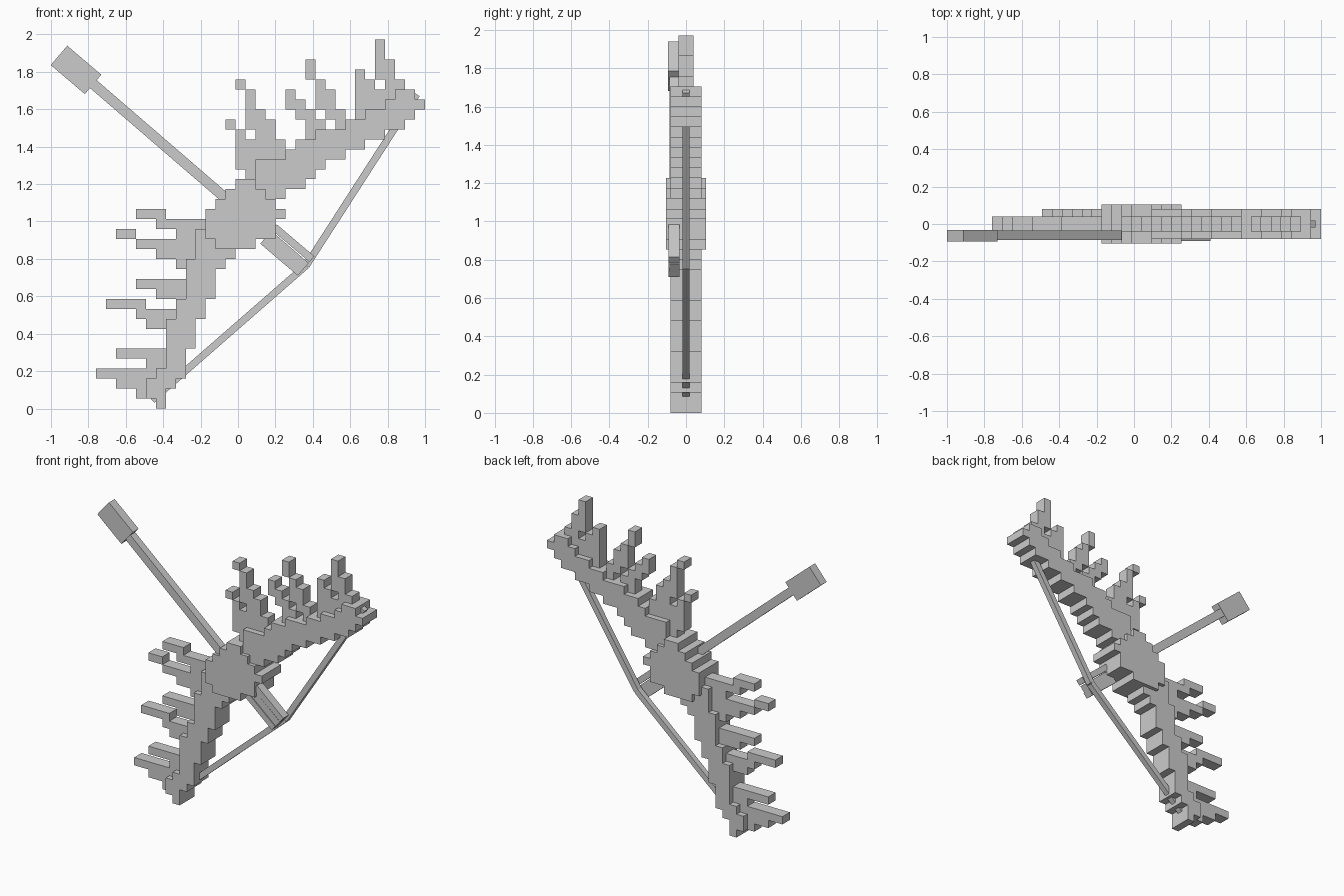
import bpy, bmesh, math
from mathutils import Matrix, Vector

if "Cube" in bpy.data.objects:
    bpy.data.objects.remove(bpy.data.objects["Cube"])

C = 0.0533            # size of one stepped block
X0, Z0 = -0.759, 1.972  # upper left corner of the block grid

mat = bpy.data.materials.new("plain grey")
mat.diffuse_color = (0.6, 0.6, 0.6, 1)
mat.use_nodes = True
mat.node_tree.nodes["Principled BSDF"].inputs["Base Color"].default_value = mat.diffuse_color


def finish(name, bm):
    bmesh.ops.recalc_face_normals(bm, faces=bm.faces)
    me = bpy.data.meshes.new(name)
    bm.to_mesh(me)
    bm.free()
    me.materials.append(mat)
    ob = bpy.data.objects.new(name, me)
    bpy.context.collection.objects.link(ob)
    return ob


def columns(runs):
    """Cells from (first column, last column, top row, bottom row)."""
    return {(i, j) for a, b, t, u in runs
            for i in range(a, b + 1) for j in range(t, u + 1)}


def rows(runs):
    """Cells from (first row, last row, left column, right column)."""
    return {(i, j) for t, u, a, b in runs
            for i in range(a, b + 1) for j in range(t, u + 1)}


def blocks(name, cells, half):
    """Stepped slab: front and back of each cell, walls on the outline only."""
    bm = bmesh.new()
    cache = {}

    def v(i, j, s):
        if (i, j, s) not in cache:
            cache[i, j, s] = bm.verts.new((X0 + C * i, s * half, Z0 - C * j))
        return cache[i, j, s]

    for i, j in sorted(cells):
        ring = [(i, j), (i + 1, j), (i + 1, j + 1), (i, j + 1)]
        for s in (-1, 1):
            bm.faces.new([v(*p, s) for p in ring])
        for k, (di, dj) in enumerate([(0, -1), (1, 0), (0, 1), (-1, 0)]):
            if (i + di, j + dj) not in cells:
                p, q = ring[k], ring[(k + 1) % 4]
                bm.faces.new([v(*p, -1), v(*q, -1), v(*q, 1), v(*p, 1)])
    return finish(name, bm)


def beam(name, a, b, width, y0, y1, shift=0.0):
    """Straight box between two points of the front plane."""
    a, b = Vector((a[0], 0, a[1])), Vector((b[0], 0, b[1]))
    d = b - a
    ang = math.atan2(d.z, d.x)
    mid = (a + b) / 2 + Vector((-math.sin(ang), 0, math.cos(ang))) * shift
    mid.y = (y0 + y1) / 2
    bm = bmesh.new()
    bmesh.ops.create_cube(bm, size=1, matrix=Matrix.Translation(mid)
                          @ Matrix.Rotation(-ang, 4, 'Y')
                          @ Matrix.Diagonal((d.length, y1 - y0, width, 1)))
    return finish(name, bm)


# Round grip in the middle
grip = rows([(14, 14, 14, 15), (15, 15, 13, 16), (16, 16, 12, 17),
             (17, 17, 11, 18), (18, 19, 11, 17), (20, 20, 12, 15)])
# Limbs
upper = columns([(16, 18, 12, 15), (19, 19, 11, 14), (20, 20, 10, 14),
                 (21, 21, 10, 13), (22, 22, 9, 12), (23, 24, 9, 11),
                 (25, 26, 8, 10), (27, 28, 7, 9), (29, 29, 6, 8),
                 (30, 30, 5, 8), (31, 31, 5, 7), (32, 32, 6, 6)])
lower = rows([(19, 21, 10, 13), (22, 22, 9, 12), (23, 25, 9, 11),
              (26, 27, 8, 10), (28, 30, 7, 9), (31, 32, 7, 8),
              (33, 33, 6, 8), (34, 34, 5, 7), (35, 35, 5, 6), (36, 36, 6, 6)])
# Branching spikes
upper_spikes = columns([
    (13, 13, 8, 8), (14, 14, 9, 12), (15, 15, 10, 13),
    (14, 14, 4, 4), (15, 15, 5, 8), (16, 16, 7, 11), (17, 17, 8, 11), (18, 18, 10, 11),
    (19, 19, 5, 6), (20, 20, 6, 7), (21, 21, 7, 9), (22, 22, 8, 8),
    (21, 21, 2, 3), (22, 22, 4, 6), (23, 23, 5, 7), (24, 24, 7, 8),
    (26, 26, 3, 7), (27, 27, 4, 6), (28, 28, 5, 6),
    (28, 28, 0, 3), (29, 29, 2, 5), (30, 30, 4, 4)])
lower_spikes = rows([
    (17, 17, 4, 6), (18, 18, 6, 10), (19, 19, 8, 10),
    (19, 19, 2, 3), (20, 20, 4, 9), (21, 21, 6, 9), (22, 22, 8, 8),
    (24, 24, 4, 8), (25, 25, 6, 8),
    (26, 26, 1, 4), (27, 27, 4, 7), (28, 28, 5, 6),
    (31, 31, 2, 6), (32, 32, 5, 6),
    (33, 33, 0, 5), (34, 34, 2, 4), (35, 35, 4, 4)])

solid = grip | upper | lower
blocks("grip", grip, 0.105)
blocks("upper_limb", upper - grip, 0.08)
blocks("lower_limb", lower - grip, 0.08)
blocks("upper_spikes", upper_spikes - solid, 0.04)
blocks("lower_spikes", lower_spikes - solid, 0.04)

# Bowstring, drawn back to the arrow
nock = (0.365, 0.765)
beam("upper_string", (0.955, 1.68), nock, 0.038, -0.019, 0.019)
beam("lower_string", nock, (-0.46, 0.045), 0.038, -0.019, 0.019)

# Arrow
beam("arrow_shaft", (-0.78, 1.74), (0.36, 0.757), 0.055, -0.086, -0.034)
beam("arrow_head", (-0.957, 1.888), (-0.775, 1.733), 0.136, -0.094, -0.032)
for side, s in (("upper", 1), ("lower", -1)):
    beam("fletching_" + side, (0.163, 0.933), (0.364, 0.762), 0.04,
         -0.092, -0.034, s * 0.048)
